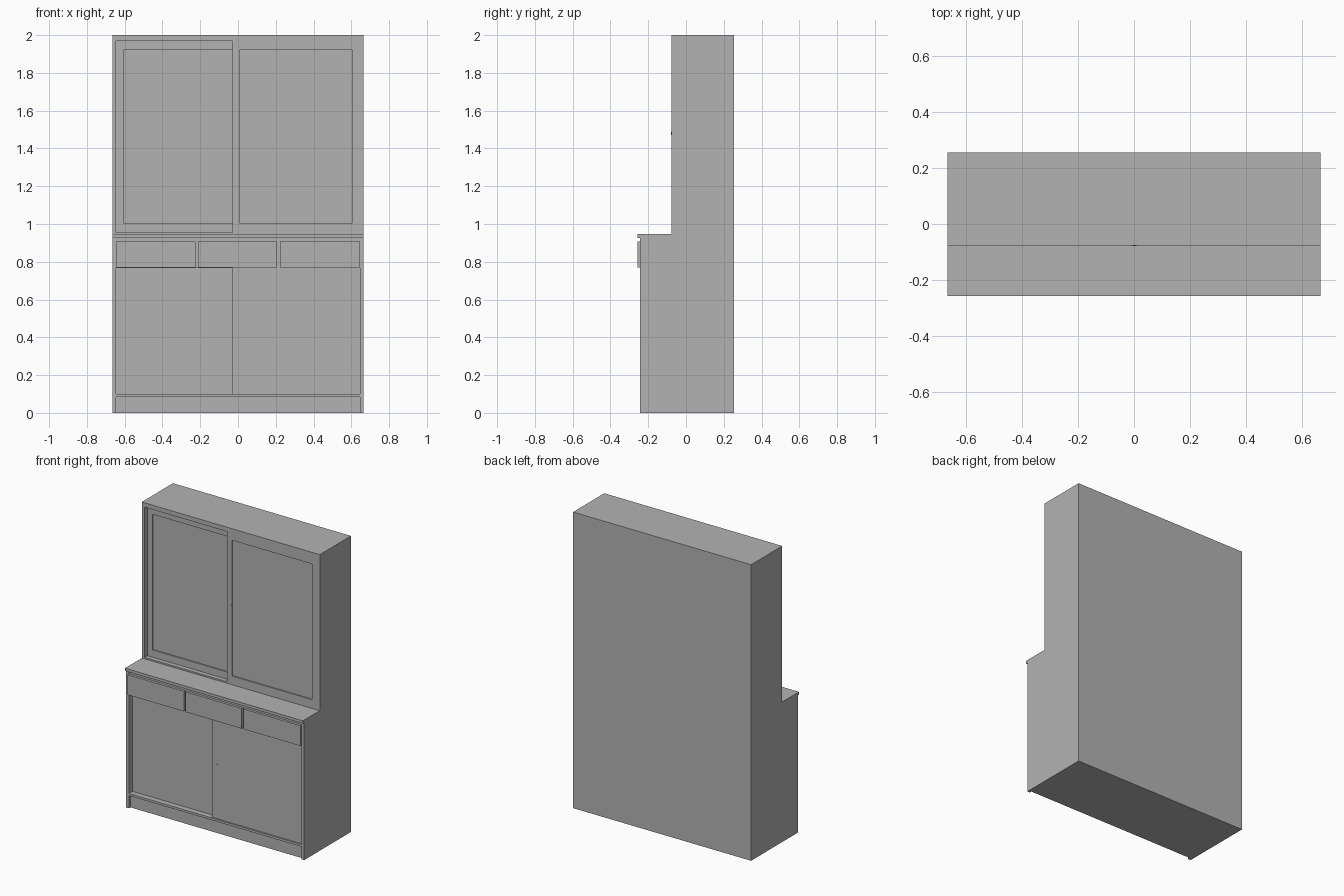
import bpy
import bmesh
from mathutils import Matrix, Vector

cube = bpy.data.objects.get("Cube")
if cube:
    bpy.data.objects.remove(cube, do_unlink=True)

# Single painted finish
GREY = (0.45, 0.45, 0.45, 1.0)
finish = bpy.data.materials.new("cabinet grey")
finish.use_nodes = True
finish.diffuse_color = GREY
finish.node_tree.nodes["Principled BSDF"].inputs["Base Color"].default_value = GREY

# Main dimensions
HALF_W = 0.665
INNER = 0.645
BACK = 0.255
UPPER = -0.077
LOWER = -0.243
COUNTER_FRONT = -0.256
COUNTER_LOW, COUNTER_TOP = 0.927, 0.946
HEIGHT = 2.0


def finish_mesh(name, bm):
    bmesh.ops.recalc_face_normals(bm, faces=bm.faces)
    mesh = bpy.data.meshes.new(name)
    bm.to_mesh(mesh)
    bm.free()
    mesh.materials.append(finish)
    obj = bpy.data.objects.new(name, mesh)
    bpy.context.collection.objects.link(obj)
    return obj


def box_mesh(x, y, z):
    bm = bmesh.new()
    size = Vector((x[1] - x[0], y[1] - y[0], z[1] - z[0]))
    mid = Vector((sum(x) / 2, sum(y) / 2, sum(z) / 2))
    bmesh.ops.create_cube(bm, size=1, matrix=Matrix.Translation(mid) @ Matrix.Diagonal(size.to_4d()))
    return bm


def box(name, x, y, z):
    return finish_mesh(name, box_mesh(x, y, z))


def side_panel(name, x0, x1):
    # Stepped end panel, extruded across its thickness
    profile = [(LOWER, 0), (BACK, 0), (BACK, HEIGHT), (UPPER, HEIGHT),
               (UPPER, COUNTER_LOW), (LOWER, COUNTER_LOW)]
    bm = bmesh.new()
    face = bm.faces.new([bm.verts.new((x0, y, z)) for y, z in profile])
    grown = bmesh.ops.extrude_face_region(bm, geom=[face])["geom"]
    verts = [g for g in grown if isinstance(g, bmesh.types.BMVert)]
    bmesh.ops.translate(bm, verts=verts, vec=(x1 - x0, 0, 0))
    finish_mesh(name, bm)


def framed_door(name, x, y, z, depth):
    # Slab door with a shallow sunken panel in its front
    bm = box_mesh(x, y, z)
    bmesh.ops.recalc_face_normals(bm, faces=bm.faces)
    front = min(bm.faces, key=lambda f: f.calc_center_median().y)
    bmesh.ops.inset_individual(bm, faces=[front], thickness=0.055)
    middle = sum(z) / 2
    for v in front.verts:
        v.co.z += 0.01 if v.co.z < middle else -0.01
    sunk = bmesh.ops.extrude_discrete_faces(bm, faces=[front])["faces"][0]
    bmesh.ops.translate(bm, verts=sunk.verts, vec=(0, depth, 0))
    finish_mesh(name, bm)


def finger_pull(name, x, y, z):
    # Small round plate set on a door
    bm = bmesh.new()
    matrix = Matrix.Translation((x, y, z)) @ Matrix.Rotation(1.5708, 4, "X")
    bmesh.ops.create_cone(bm, cap_ends=True, segments=16, radius1=0.009,
                          radius2=0.009, depth=0.004, matrix=matrix)
    finish_mesh(name, bm)


# Carcass
side_panel("right_side", -HALF_W, -INNER)
side_panel("left_side", INNER, HALF_W)
inside = (-INNER, INNER)
box("back_panel", inside, (0.235, BACK), (0, HEIGHT))
box("top_board", inside, (UPPER, 0.235), (1.97, HEIGHT))
box("upper_sill", inside, (UPPER, 0.235), (COUNTER_LOW, 0.956))
box("countertop", (-HALF_W, HALF_W), (COUNTER_FRONT, UPPER), (COUNTER_LOW, COUNTER_TOP))
box("drawer_case", inside, (LOWER + 0.004, 0.235), (0.768, COUNTER_LOW))
box("lower_shelf", inside, (LOWER, 0.235), (0.085, 0.1))
box("plinth", inside, (LOWER + 0.016, 0.235), (0, 0.085))

# Upper sliding doors, one running behind the other
framed_door("upper_right_door", (-INNER, 0.03), (UPPER + 0.03, UPPER + 0.055), (0.956, 1.97), 0.008)
framed_door("upper_left_door", (-0.03, INNER), (UPPER, UPPER + 0.027), (0.956, 1.97), 0.008)

# Lower sliding doors
box("lower_right_door", (-INNER, 0.03), (LOWER + 0.038, LOWER + 0.06), (0.1, 0.768))
box("lower_left_door", (-0.03, INNER), (LOWER + 0.01, LOWER + 0.035), (0.1, 0.768))

# Drawer fronts
for label, x0, x1 in (("right", -INNER, -0.226), ("middle", -0.212, 0.207), ("left", 0.222, INNER)):
    box(label + "_drawer", (x0, x1), (COUNTER_FRONT, LOWER + 0.005), (0.771, 0.907))

# Finger pulls
finger_pull("upper_pull", 0, UPPER, 1.48)
finger_pull("lower_pull", 0.005, LOWER + 0.01, 0.46)
